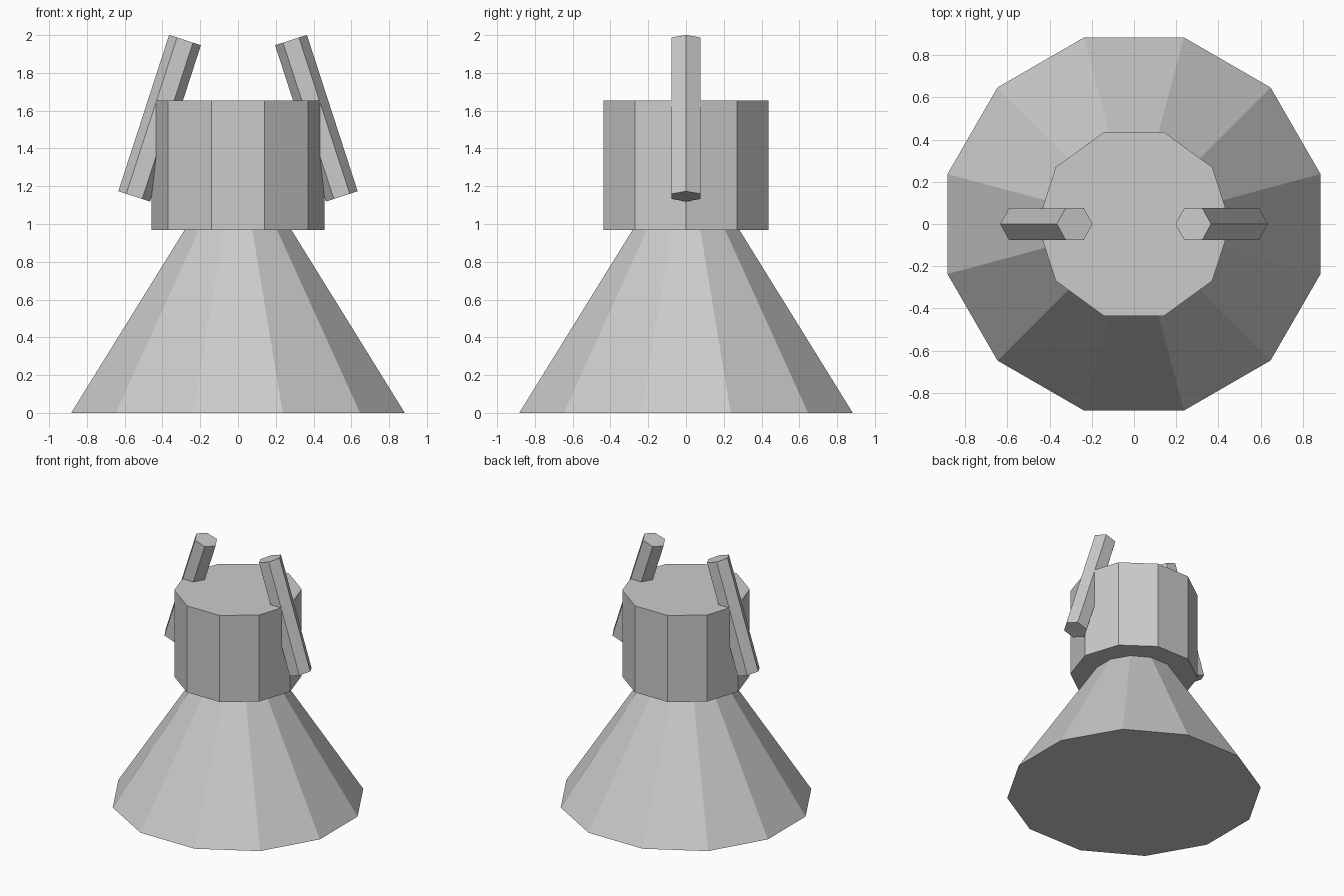
import bpy
from math import radians, cos

cube = bpy.data.objects.get("Cube")
if cube:
    bpy.data.objects.remove(cube, do_unlink=True)

# One plain grey for every part
grey = bpy.data.materials.new("light_grey")
grey.use_nodes = True
colour = (0.6, 0.6, 0.6, 1)
grey.diffuse_color = colour
grey.node_tree.nodes["Principled BSDF"].inputs["Base Color"].default_value = colour


def prism(name, sides, base, top, height, centre, spin, tilt=0):
    """Flat-faced prism or cone: a vertex of the polygon sits at angle spin."""
    bpy.ops.mesh.primitive_cone_add(vertices=sides, radius1=base, radius2=top, depth=height)
    obj = bpy.context.object
    obj.name = name
    # Turn the polygon in its own frame, then tilt the object
    bpy.ops.object.transform_apply()
    obj.rotation_euler.z = radians(spin)
    bpy.ops.object.transform_apply(location=False, rotation=True, scale=False)
    obj.location = centre
    obj.rotation_euler.y = radians(tilt)
    obj.data.materials.append(grey)
    return obj


# Twelve-sided cone body, its point hidden inside the head
cone_height = 1.425
prism("cone_body", 12, 0.883 / cos(radians(15)), 0, cone_height, (0, 0, cone_height / 2), 15)

# Ten-sided head with a corner on each side
head_bottom, head_top = 0.967, 1.653
prism("head", 10, 0.458, 0.458, head_top - head_bottom, (0, 0, (head_bottom + head_top) / 2), 90)

# Six-sided rods leaning inward at the top
for side, name in ((1, "left_rod"), (-1, "right_rod")):
    prism(name, 6, 0.0885, 0.0885, 0.87, (side * 0.415, 0, 1.56), 90, -18 * side)
